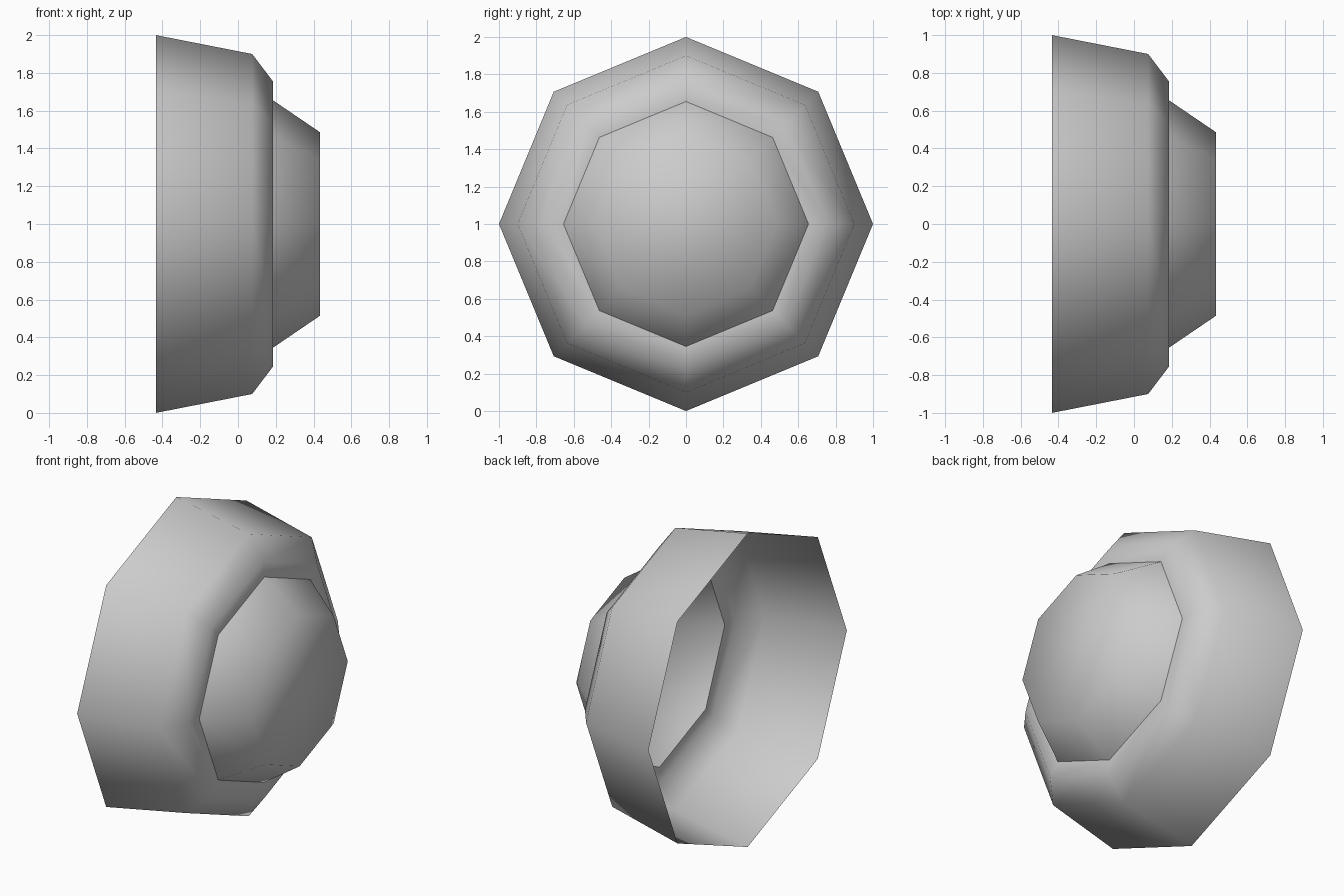
import bpy
import bmesh
import math

SIDES = 8
cube = bpy.data.objects.get("Cube")
if cube:
    bpy.data.objects.remove(cube, do_unlink=True)

# Single plain grey
grey = bpy.data.materials.new("light grey")
colour = (0.6, 0.6, 0.6, 1.0)
grey.use_nodes = True
grey.diffuse_color = colour
grey.node_tree.nodes["Principled BSDF"].inputs["Base Color"].default_value = colour


def lathe(name, profile, cap=False):
    """Turn (x, radius) points about the x axis into an open octagonal skin."""
    bm = bmesh.new()
    rings = []
    for x, r in profile:
        angles = [math.tau * i / SIDES for i in range(SIDES)]
        rings.append([bm.verts.new((x, r * math.cos(a), 1 + r * math.sin(a)))
                      for a in angles])
    for a, b in zip(rings, rings[1:]):
        for i in range(SIDES):
            j = (i + 1) % SIDES
            bm.faces.new((a[i], a[j], b[j], b[i]))
    if cap:
        bm.faces.new(rings[-1])
    for face in bm.faces:
        face.smooth = True
    mesh = bpy.data.meshes.new(name)
    bm.to_mesh(mesh)
    bm.free()
    mesh.materials.append(grey)
    obj = bpy.data.objects.new(name, mesh)
    bpy.context.collection.objects.link(obj)
    return obj


# Hollow housing, open at the wide end, with a flat lip round the hole
lathe("housing", [(-0.435, 1.0), (0.075, 0.9), (0.185, 0.755), (0.185, 0.655)])

# Tapered closed nose seated in the hole
lathe("nose", [(0.185, 0.655), (0.435, 0.485)], cap=True)
